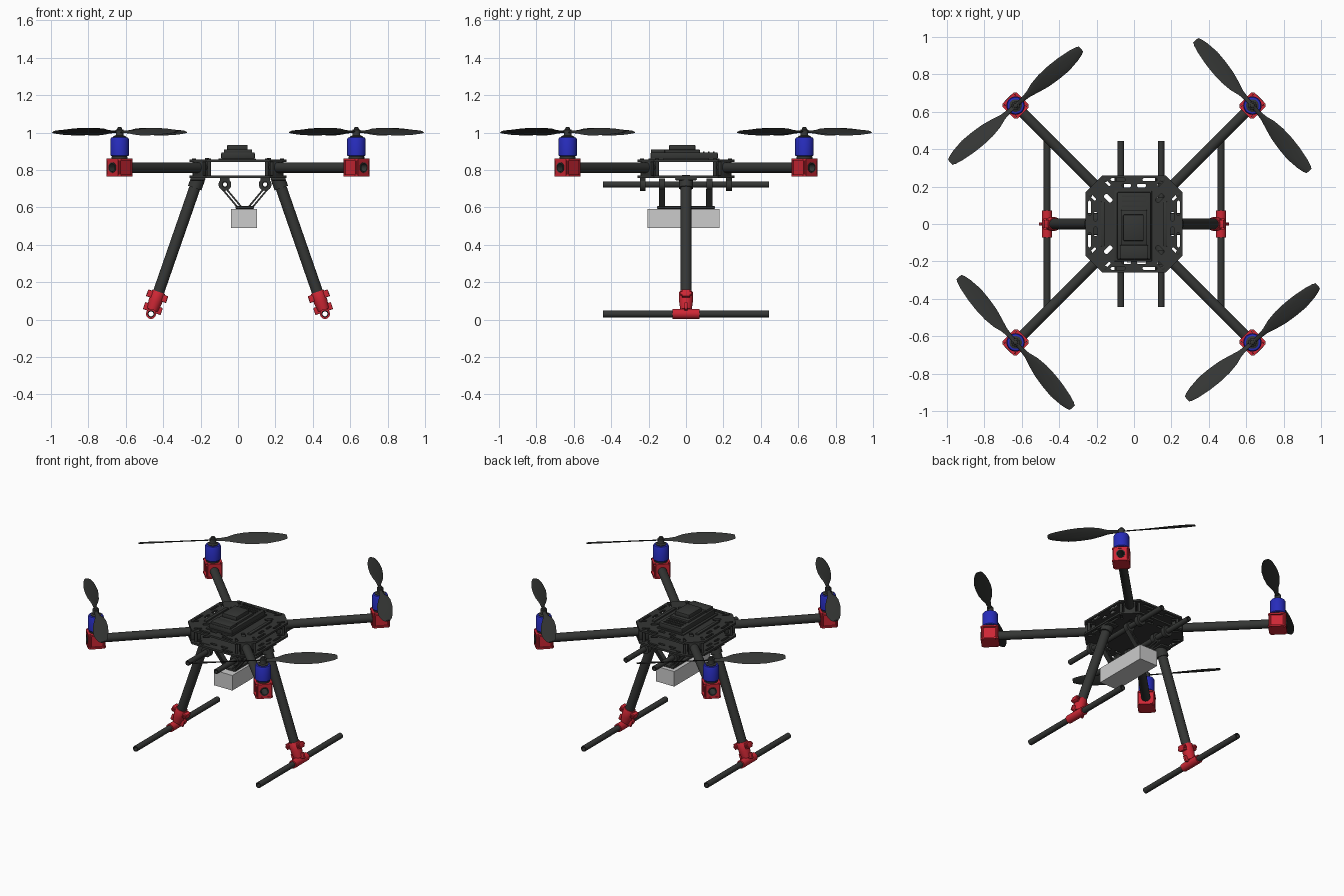
import bpy, bmesh
from math import pi, cos, sin, radians
from mathutils import Matrix, Vector

if "Cube" in bpy.data.objects:
    bpy.data.objects.remove(bpy.data.objects["Cube"])

def material(name, rgb):
    m = bpy.data.materials.new(name)
    m.diffuse_color = (*rgb, 1)
    m.use_nodes = True
    m.node_tree.nodes["Principled BSDF"].inputs["Base Color"].default_value = m.diffuse_color
    return m

DARK = material("carbon_black", (0.035, 0.037, 0.035))
RED = material("red_anodised", (0.62, 0.02, 0.035))
BLUE = material("blue_motor", (0.02, 0.025, 0.5))
I = Matrix.Identity(4)
T = lambda x, y, z: Matrix.Translation((x, y, z))
RZ = lambda a: Matrix.Rotation(a, 4, 'Z')

def finish(name, me, mat, M):
    if mat:
        me.materials.clear()
        me.materials.append(mat)
    me.shade_smooth()
    me.set_sharp_from_angle(angle=radians(35))
    ob = bpy.data.objects.new(name, me)
    ob.matrix_world = M
    bpy.context.collection.objects.link(ob)
    return ob

def from_bm(name, bm, mat, M):
    bmesh.ops.recalc_face_normals(bm, faces=bm.faces)
    me = bpy.data.meshes.new(name)
    bm.to_mesh(me)
    bm.free()
    return finish(name, me, mat, M)

def box(name, size, M, mat=DARK, bevel=0.0):
    bm = bmesh.new()
    bmesh.ops.create_cube(bm, size=1, matrix=Matrix.Diagonal((*size, 1)))
    if bevel:
        bmesh.ops.bevel(bm, geom=bm.edges[:], offset=bevel, segments=2, affect='EDGES', profile=0.5)
    return from_bm(name, bm, mat, M)

def along(p0, p1):
    p0, p1 = Vector(p0), Vector(p1)
    return T(*p0) @ (p1 - p0).to_track_quat('Z', 'Y').to_matrix().to_4x4(), (p1 - p0).length

def lathe(name, prof, M, mat=DARK, n=24, closed=False):
    """Spin (radius, z) points round local z."""
    bm = bmesh.new()
    rings = [[bm.verts.new((r * cos(2*pi*i/n), r * sin(2*pi*i/n), z)) for i in range(n)] for r, z in prof]
    pairs = list(zip(rings, rings[1:])) + ([(rings[-1], rings[0])] if closed else [])
    for a, b in pairs:
        for i in range(n):
            bm.faces.new((a[i], a[(i+1) % n], b[(i+1) % n], b[i]))
    if not closed:
        bm.faces.new(rings[0])
        bm.faces.new(rings[-1])
    return from_bm(name, bm, mat, M)

def tube(name, p0, p1, r, M=I, mat=DARK, inner=None):
    A, L = along(p0, p1)
    ri = inner or r * 0.75
    return lathe(name, [(r, 0), (r, L), (ri, L), (ri, 0)], M @ A, mat, closed=True)

def plate(name, loops, thick, M, mat=DARK):
    """Flat sheet: first loop is the outline, the others are holes."""
    cu = bpy.data.curves.new(name, 'CURVE')
    cu.dimensions, cu.fill_mode, cu.extrude = '2D', 'BOTH', thick / 2
    for lp in loops:
        s = cu.splines.new('POLY')
        s.points.add(len(lp) - 1)
        for p, (x, y) in zip(s.points, lp):
            p.co = (x, y, 0, 1)
        s.use_cyclic_u = True
    ob = bpy.data.objects.new(name + "_curve", cu)
    bpy.context.collection.objects.link(ob)
    dg = bpy.context.evaluated_depsgraph_get()
    me = bpy.data.meshes.new_from_object(ob.evaluated_get(dg))
    bpy.data.objects.remove(ob)
    return finish(name, me, mat, M)

def circle(x, y, r, n=16):
    return [(x + r*cos(2*pi*i/n), y + r*sin(2*pi*i/n)) for i in range(n)]

def chamfered(w, h, c, M=I):
    pts = [(w-c, -h), (w, c-h), (w, h-c), (w-c, h), (c-w, h), (-w, h-c), (-w, c-h), (c-w, -h)]
    return [(M @ Vector((x, y, 0))).xy[:] for x, y in pts]

# frame plates with slots
loops = [chamfered(0.26, 0.26, 0.09)]
for k in range(4):
    R = RZ(k * pi / 2)
    for s in (-1, 1):
        loops.append(chamfered(0.04, 0.008, 0.006, R @ T(s*0.085, 0.237, 0)))
        loops.append(chamfered(0.025, 0.009, 0.006, R @ T(s*0.04, 0.205, 0)))
    loops.append(chamfered(0.026, 0.012, 0.005, R @ RZ(pi/4) @ T(0.195, 0, 0)))
    for s in (-1, 1):
        loops.append(chamfered(0.025, 0.007, 0.005, R @ RZ(pi/4) @ T(0.26, s*0.055, 0)))
plate("top_frame_plate", loops, 0.013, T(0, 0, 0.849))
plate("bottom_frame_plate", loops, 0.013, T(0, 0, 0.763))

# electronics stack on top
box("electronics_tray", (0.2, 0.38, 0.01), T(-0.005, -0.01, 0.858), bevel=0.003)
box("flight_controller", (0.18, 0.36, 0.035), T(0, -0.01, 0.877), bevel=0.006)
box("receiver", (0.15, 0.075, 0.022), T(0, -0.15, 0.9), bevel=0.005)
box("positioning_base", (0.14, 0.19, 0.018), T(0, -0.02, 0.9), bevel=0.005)
box("positioning_unit", (0.11, 0.14, 0.03), T(-0.003, -0.02, 0.92), bevel=0.006)
for i in range(4):
    box("tray_rib", (0.13, 0.008, 0.008), T(0, 0.07 + 0.026*i, 0.896))
for s in (-1, 1):
    box("side_strip", (0.022, 0.24, 0.012), T(s*0.165, 0, 0.859), bevel=0.003)

# propeller blade stations: distance, trailing edge, leading edge, pitch slope
BLADE = [(0, -.011, .011, .3), (.045, -.011, .012, .45), (.09, -.014, .018, .5), (.14, -.026, .035, .5),
         (.2, -.038, .045, .47), (.27, -.044, .048, .43), (.34, -.045, .045, .38), (.41, -.034, .036, .33),
         (.445, -.024, .028, .3), (.463, -.015, .02, .28)]

def blade(name, M):
    bm = bmesh.new()
    rings = []
    for u, a, b, p in BLADE:
        ring = []
        for i in range(10):
            t = 2*pi*i/10
            v = (a + b)/2 + (b - a)/2 * cos(t)
            ring.append(bm.verts.new((u, v, v*p + 0.004*sin(t))))
        rings.append(ring)
    for r, q in zip(rings, rings[1:]):
        for i in range(10):
            bm.faces.new((r[i], r[(i+1) % 10], q[(i+1) % 10], q[i]))
    bm.faces.new(rings[0])
    bm.faces.new(rings[-1])
    return from_bm(name, bm, DARK, M)

# four arms with mount, motor and propeller
D = 0.633 * 2**0.5
ZA = 0.8135
for k in range(4):
    M = RZ(pi/4 + k*pi/2)
    tube("arm", (0.235, 0, ZA), (D + 0.058, 0, ZA), 0.028, M)
    for d in (0.25, 0.29):
        box("arm_clamp", (0.026, 0.075, 0.075), M @ T(d, 0, 0.806), bevel=0.006)
    for s in (-1, 1):
        lathe("standoff", [(0.009, 0.765), (0.009, 0.847)], M @ T(0.275, s*0.057, 0), n=12)
        lathe("frame_screw", [(0.011, 0.855), (0.011, 0.861), (0.006, 0.863)], M @ T(0.275, s*0.057, 0), n=12)
    # red mount: drilled block between two flanges
    end = M @ T(D, 0, ZA) @ Matrix.Rotation(pi/2, 4, 'Y')
    plate("mount_block", [chamfered(0.045, 0.041, 0.004), circle(0, 0, 0.028, 24)], 0.108, end, RED)
    holes = [circle(x, y, 0.006, 10) for x in (-0.043, 0.043) for y in (-0.043, 0.043)]
    for z in (0.771, 0.857):
        plate("mount_flange", [chamfered(0.056, 0.054, 0.012)] + holes, 0.011, M @ T(D, 0, z), RED)
    for x in (-0.043, 0.043):
        for y in (-0.046, 0.046):
            lathe("mount_bolt", [(0.006, 0.77), (0.006, 0.858)], M @ T(D + x, y, 0), RED, 10)
    C = M @ T(D, 0, 0)
    lathe("motor_base", [(0.042, 0.861), (0.042, 0.872), (0.036, 0.878)], C)
    lathe("motor_can", [(0.044, 0.874), (0.049, 0.879), (0.049, 0.965), (0.044, 0.974), (0.03, 0.977)], C, BLUE, 32)
    lathe("motor_cap", [(0.034, 0.97), (0.034, 0.98), (0.022, 0.985), (0.02, 0.99),
                        (0.021, 1.015), (0.013, 1.018), (0.012, 1.026), (0.006, 1.03)], C)
    for j in range(2):
        blade("propeller_blade", C @ T(0, 0, 1.004) @ RZ(radians(85.6) + j*pi))

# two splayed legs with red tee fittings and skid tubes
top, foot = Vector((0.21, 0, 0.765)), Vector((0.465, 0, 0.031))
ax = (foot - top).normalized()
for k in range(2):
    M = RZ(k*pi)
    tube("leg", top, foot - ax*0.05, 0.03, M)
    box("leg_bracket", (0.08, 0.115, 0.014), M @ T(0.215, 0, 0.752), bevel=0.004)
    A, L = along(top, foot)
    lathe("leg_socket", [(0.038, 0), (0.038, 0.055)], M @ A @ T(0, 0, 0.01))
    lathe("tee_sleeve", [(0.034, L-0.125), (0.037, L-0.12), (0.037, L-0.07), (0.03, L-0.022)], M @ A, RED)
    tilt = M @ T(*(foot - ax*0.1)) @ ax.to_track_quat('Z', 'Y').to_matrix().to_4x4()
    for s in (-1, 1):
        W = tilt @ T(0, s*0.042, 0)
        box("tee_clamp_ear", (0.045, 0.03, 0.038), W, RED, 0.004)
        tube("tee_clamp_bolt", (-0.03, s*0.045, 0), (0.03, s*0.045, 0), 0.01, tilt, RED, 0.004)
    tube("tee_foot", (foot.x, -0.073, foot.z), (foot.x, 0.073, foot.z), 0.027, M, RED, 0.018)
    for s in (-1, 1):
        box("tee_web", (0.016, 0.04, 0.04), tilt @ T(0, s*0.03, 0.07), RED, 0.004)
    tube("skid_tube", (foot.x, -0.445, foot.z), (foot.x, 0.445, foot.z), 0.019, M, inner=0.013)

# underslung rails, hangers and payload struts
ZR = 0.723
for x, px in ((-0.07, 0.005), (0.145, 0.07)):
    tube("payload_rail", (x, -0.445, ZR), (x, 0.445, ZR), 0.017, inner=0.011)
    for y in (-0.232, 0.23):
        tube("rail_hanger_ring", (x, y-0.015, ZR), (x, y+0.015, ZR), 0.034, inner=0.016)
        box("rail_hanger_block", (0.05, 0.03, 0.02), T(x, y, 0.757))
    for y in (-0.128, 0.125):
        tube("strut_ring", (x, y-0.016, ZR), (x, y+0.016, ZR), 0.032, inner=0.016)
        for o in (-0.011, 0.011):
            A, L = along((x + o, y, ZR - 0.028), (px + o, y, 0.605))
            # beam width runs along y
            box("payload_strut", (0.009, 0.034, L), A @ T(0, 0, L/2) if abs((A.to_3x3() @ Vector((0, 1, 0))).y) > 0.5
                else A @ T(0, 0, L/2) @ RZ(pi/2))
box("payload_plate", (0.1, 0.31, 0.014), T(0.036, 0, 0.6), bevel=0.004)

# payload block
box("payload_block", (0.138, 0.386, 0.103), T(0.032, -0.013, 0.5415), None)
